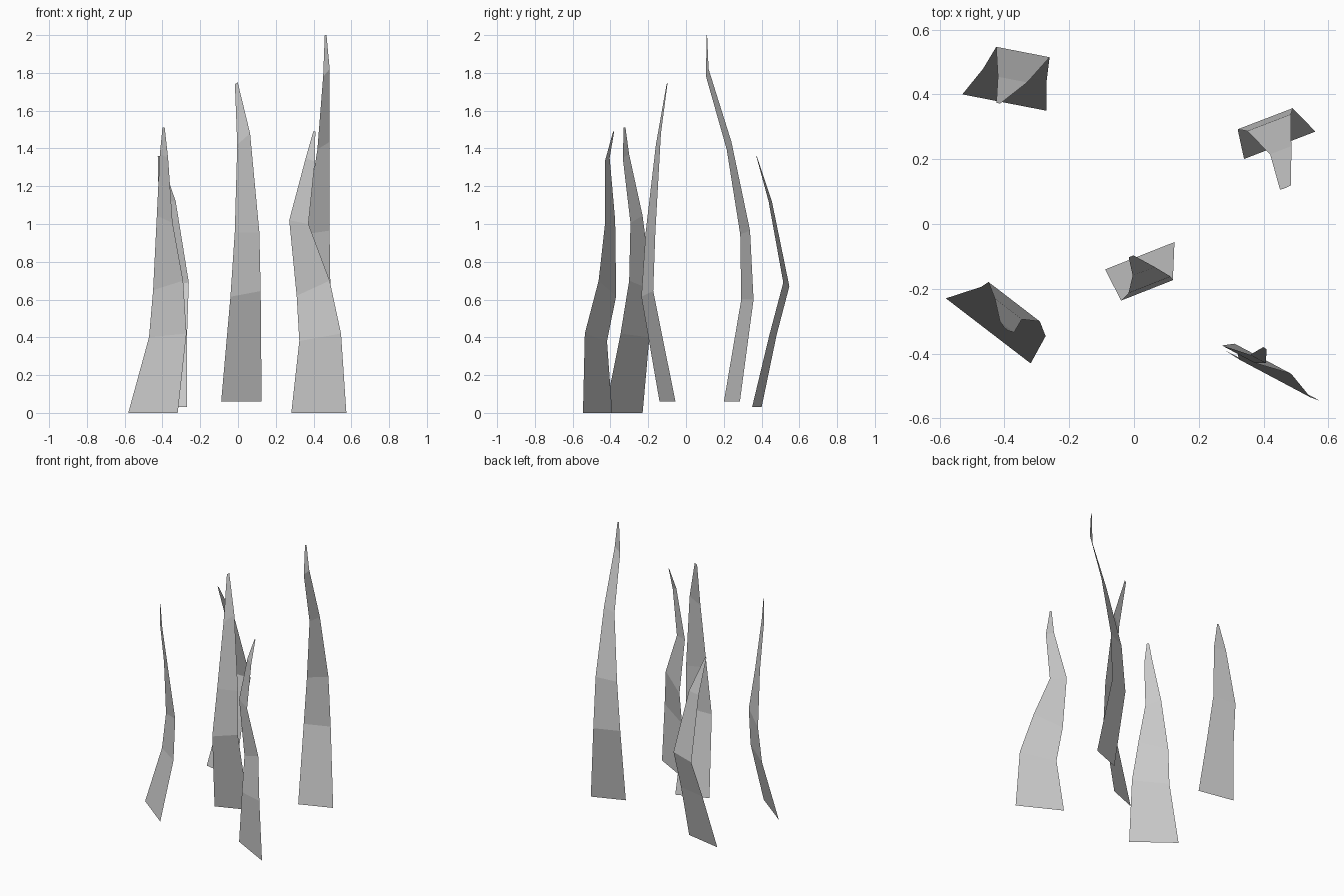
import bpy
from math import radians, cos, sin


def blade(name, yaw, rows):
    """Flat tapering ribbon; each row is centre x, y, z, width, rise across the width."""
    dx, dy = cos(radians(yaw)), sin(radians(yaw))
    verts, faces = [], []
    for x, y, z, width, rise in rows:
        for s in (-0.5, 0.5):
            verts.append((x + s * width * dx, y + s * width * dy, z + s * rise))
    for i in range(0, len(verts) - 2, 2):
        faces.append((i, i + 1, i + 3, i + 2))
    mesh = bpy.data.meshes.new(name)
    mesh.from_pydata(verts, [], faces)
    obj = bpy.data.objects.new(name, mesh)
    bpy.context.collection.objects.link(obj)
    return obj


# Back left blade, bowed backwards
blade("blade_back_left", -11, [
    (-.40, .375, .03, .265, 0), (-.368, .46, .41, .20, 0),
    (-.343, .531, .68, .168, .02), (-.375, .446, 1.12, .092, 0),
    (-.419, .373, 1.36, .012, 0)])

# Front left blade, wide at the foot
blade("blade_front_left", -37.5, [
    (-.45, -.33, 0, .33, 0), (-.372, -.27, .41, .25, .02),
    (-.37, -.24, .675, .20, .05), (-.388, -.262, 1.025, .105, -.04),
    (-.392, -.318, 1.36, .055, -.02), (-.394, -.325, 1.51, .015, 0)])

# Front right blade, swaying sideways
blade("blade_front_right", -28, [
    (.428, -.468, 0, .33, 0), (.435, -.477, .40, .25, .04),
    (.398, -.416, .66, .198, .08), (.322, -.402, 1.01, .115, -.02),
    (.383, -.417, 1.34, .055, -.02), (.404, -.383, 1.49, .012, 0)])

# Centre blade
blade("blade_centre", 21.5, [
    (.018, -.098, .06, .23, 0), (.04, -.205, .63, .172, .03),
    (.048, -.188, .955, .14, 0), (.03, -.146, 1.45, .073, .06),
    (-.009, -.10, 1.745, .016, .01)])

# Back right blade, the tallest, curling forwards
blade("blade_back_right", 21, [
    (.45, .243, .06, .236, 0), (.405, .325, .60, .182, 0),
    (.417, .313, .955, .145, .02), (.453, .228, 1.415, .07, .04),
    (.468, .113, 1.80, .037, .04), (.464, .11, 2.0, .01, 0)])
